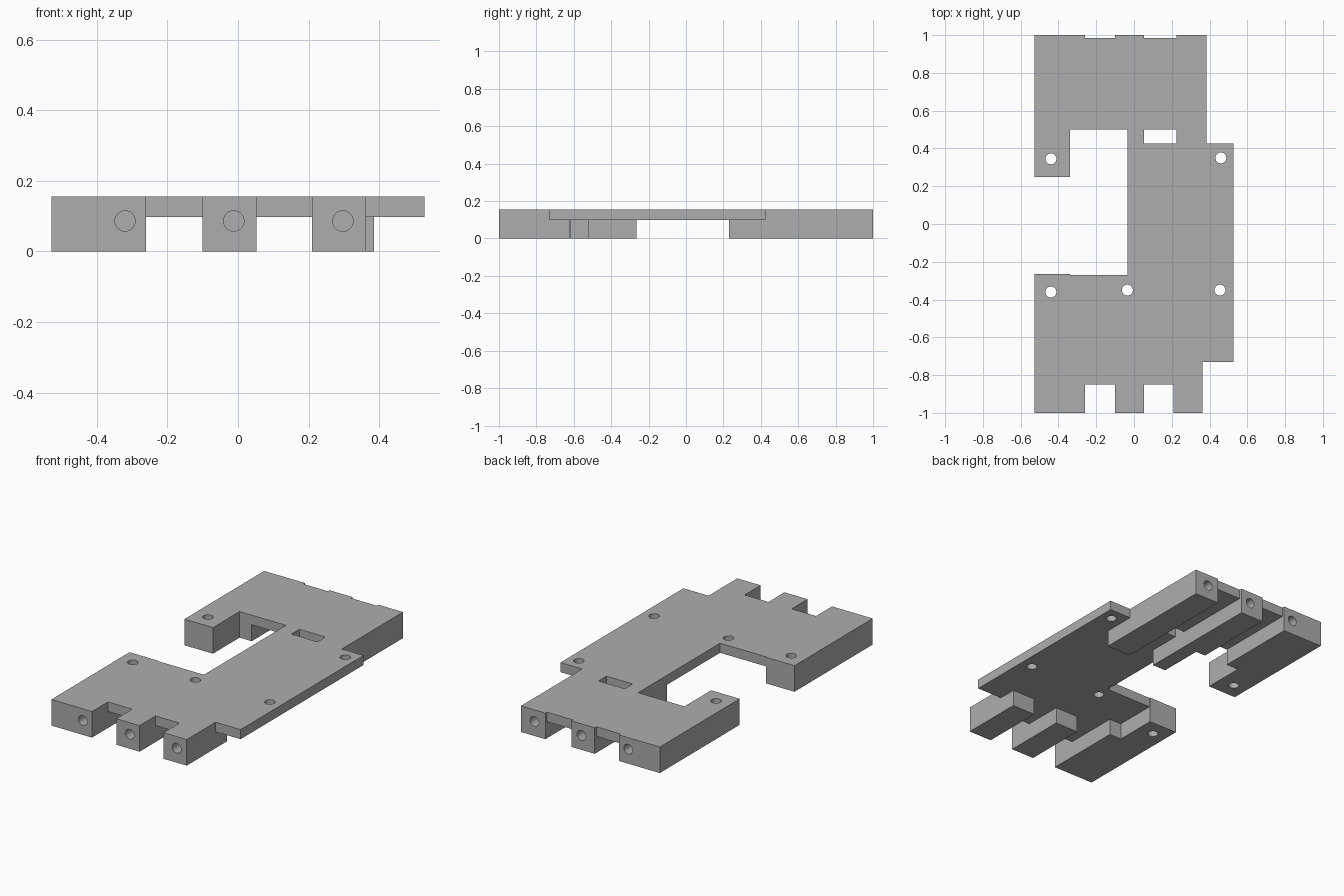
import bpy
import bmesh
from math import pi, radians
from mathutils import Matrix, Vector

cube = bpy.data.objects.get("Cube")
if cube:
    bpy.data.objects.remove(cube, do_unlink=True)

TOP = 0.155          # top of the whole bracket
DECK_BOTTOM = 0.098  # underside of the thin deck

# One material
grey = bpy.data.materials.new("plain grey")
grey.use_nodes = True
colour = (0.42, 0.42, 0.42, 1)
grey.diffuse_color = colour
grey.node_tree.nodes["Principled BSDF"].inputs["Base Color"].default_value = colour


def to_object(name, bm):
    mesh = bpy.data.meshes.new(name)
    bmesh.ops.recalc_face_normals(bm, faces=bm.faces)
    bm.to_mesh(mesh)
    bm.free()
    mesh.materials.append(grey)
    obj = bpy.data.objects.new(name, mesh)
    bpy.context.collection.objects.link(obj)
    return obj


def prism(name, outline, low, high):
    """Extrude a flat outline from low to high."""
    bm = bmesh.new()
    face = bm.faces.new([bm.verts.new((x, y, low)) for x, y in outline])
    side = bmesh.ops.extrude_face_region(bm, geom=[face])["geom"]
    verts = [v for v in side if isinstance(v, bmesh.types.BMVert)]
    bmesh.ops.translate(bm, verts=verts, vec=(0, 0, high - low))
    return to_object(name, bm)


def drill(name, centre, radius, depth, lengthwise=False):
    """Cylinder cutter, upright or along y."""
    bm = bmesh.new()
    turn = Matrix.Rotation(pi / 2, 4, "X") if lengthwise else Matrix()
    bmesh.ops.create_cone(bm, cap_ends=True, segments=32, radius1=radius,
                          radius2=radius, depth=depth,
                          matrix=Matrix.Translation(Vector(centre)) @ turn)
    return to_object(name, bm)


def combine(base, tool, operation):
    mod = base.modifiers.new(tool.name, "BOOLEAN")
    mod.operation = operation
    mod.solver = "EXACT"
    mod.object = tool
    bpy.context.view_layer.objects.active = base
    bpy.ops.object.modifier_apply(modifier=mod.name)
    bpy.data.objects.remove(tool, do_unlink=True)


def rect(x0, x1, y0, y1):
    return [(x0, y0), (x1, y0), (x1, y1), (x0, y1)]


# Thin C-shaped deck
bracket = prism("bracket", [
    (-0.528, -0.85), (0.363, -0.85), (0.363, -0.73), (0.528, -0.73),
    (0.528, 0.425), (0.385, 0.425), (0.385, 0.985), (-0.528, 0.985),
    (-0.528, 0.5), (-0.035, 0.5), (-0.035, -0.27), (-0.528, -0.27)],
    DECK_BOTTOM, TOP)

# Full-height rails at the front and back
rails = {
    "front_right_rail": [(-0.528, -1), (-0.26, -1), (-0.26, -0.52),
                         (-0.34, -0.52), (-0.34, -0.265), (-0.528, -0.265)],
    "front_middle_rail": rect(-0.10, 0.053, -1, -0.615),
    "front_left_rail": rect(0.21, 0.363, -1, -0.62),
    "back_right_rail": [(-0.528, 0.25), (-0.34, 0.25), (-0.34, 0.5),
                        (-0.26, 0.5), (-0.26, 1), (-0.528, 1)],
    "back_middle_rail": [(-0.035, 0.23), (0.053, 0.23), (0.053, 1),
                         (-0.10, 1), (-0.10, 0.5), (-0.035, 0.5)],
    "back_left_rail": rect(0.225, 0.385, 0.23, 1),
}
for name, outline in rails.items():
    combine(bracket, prism(name, outline, 0, TOP), "UNION")

# Slot through the deck
combine(bracket, prism("slot_cutter", rect(0.053, 0.225, 0.425, 0.5),
                       DECK_BOTTOM - 0.05, TOP + 0.05), "DIFFERENCE")

# Upright screw holes
for x, y in [(-0.44, 0.345), (0.46, 0.35), (-0.44, -0.36),
             (-0.035, -0.35), (0.455, -0.35)]:
    combine(bracket, drill("screw_cutter", (x, y, 0.08), 0.029, 0.4), "DIFFERENCE")

# Blind holes in the rail ends
for x in (-0.32, -0.012, 0.297):
    for end in (-1, 1):
        combine(bracket, drill("rod_cutter", (x, end, 0.086), 0.029, 0.6, True),
                "DIFFERENCE")

# Sharp edges with smooth hole walls
bpy.ops.object.select_all(action="DESELECT")
bracket.select_set(True)
bpy.context.view_layer.objects.active = bracket
bpy.ops.object.shade_smooth_by_angle(angle=radians(30))
